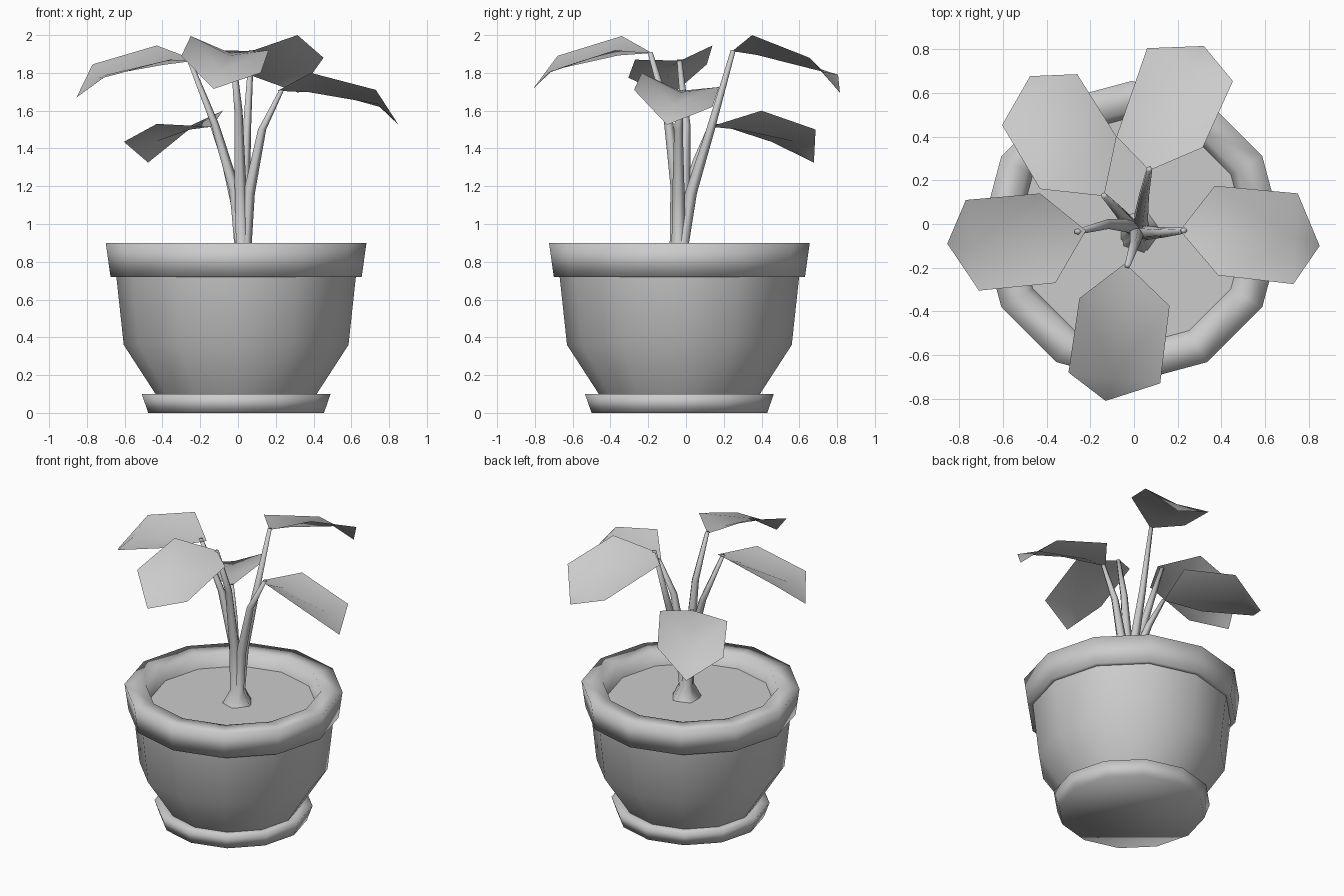
import bpy, bmesh, math
from mathutils import Vector

if "Cube" in bpy.data.objects:
    bpy.data.objects.remove(bpy.data.objects["Cube"])

SIDES = 12
CX, CY = -0.01, -0.035


def finish(name, bm, fix=True):
    if fix:
        bmesh.ops.recalc_face_normals(bm, faces=bm.faces)
    for f in bm.faces:
        f.smooth = True
    me = bpy.data.meshes.new(name)
    bm.to_mesh(me)
    bm.free()
    ob = bpy.data.objects.new(name, me)
    bpy.context.collection.objects.link(ob)
    return ob


def skin(bm, rings, closed=False):
    n = len(rings[0])
    pairs = list(zip(rings, rings[1:])) + ([(rings[-1], rings[0])] if closed else [])
    for a, b in pairs:
        for i in range(n):
            j = (i + 1) % n
            bm.faces.new((a[i], a[j], b[j], b[i]))


def ring(bm, c, r, z, n):
    return [bm.verts.new((c[0] + r * math.cos(2 * math.pi * i / n),
                          c[1] + r * math.sin(2 * math.pi * i / n), z)) for i in range(n)]


def lathe(name, profile, cap=False, closed=False):
    bm = bmesh.new()
    rings = [ring(bm, (CX, CY), r, z, SIDES) for r, z in profile]
    skin(bm, rings, closed)
    if cap:
        bm.faces.new(rings[0])
    return finish(name, bm)


# Pot, rim, saucer and soil
lathe("saucer", [(0.465, 0), (0.50, 0.10), (0.41, 0.09)], cap=True)
lathe("pot_body", [(0.42, 0.09), (0.595, 0.36), (0.635, 0.73)])
lathe("pot_rim", [(0.63, 0.72), (0.665, 0.72), (0.69, 0.90), (0.555, 0.90), (0.52, 0.80)])
bm = bmesh.new()
bm.faces.new(ring(bm, (CX, CY), 0.525, 0.81, SIDES))
finish("soil", bm, fix=False)


# Stems: tapered tubes flaring into the soil
def stem(name, base, path):
    bm = bmesh.new()
    pts = [(base[0], base[1], 0.81), (base[0], base[1], 0.90)] + path
    radii = [0.085, 0.038, 0.034, 0.024, 0.014]
    rings = [ring(bm, p, r, p[2], 5) for p, r in zip(pts, radii)]
    skin(bm, rings)
    bm.faces.new(rings[-1])
    finish(name, bm)


# Leaves: base, left pair, tip, right pair, with a sunken midrib
def leaf(name, base, l1, l2, tip, r2, r1):
    bm = bmesh.new()
    m1 = (Vector(l1) + Vector(r1)) / 2 - Vector((0, 0, 0.065))
    m2 = (Vector(l2) + Vector(r2)) / 2 - Vector((0, 0, 0.03))
    b, a1, a2, t, c2, c1, n1, n2 = [bm.verts.new(p) for p in
                                    (base, l1, l2, tip, r2, r1, m1, m2)]
    for f in ((b, n1, a1), (a1, n1, n2, a2), (a2, n2, t),
              (b, c1, n1), (c1, c2, n2, n1), (c2, t, n2)):
        bm.faces.new(f)
    for f in bm.faces:
        f.normal_update()
        if f.normal.z < 0:
            f.normal_flip()
    finish(name, bm, fix=False)


stem("stem_left", (0.015, -0.03), [(-0.02, -0.01, 1.18), (-0.125, 0.0, 1.53), (-0.26, -0.035, 1.87)])
stem("stem_right", (0.035, -0.04), [(0.055, -0.04, 1.16), (0.125, -0.04, 1.50), (0.23, -0.03, 1.71)])
stem("stem_back", (0.03, -0.02), [(0.03, 0.025, 1.16), (0.045, 0.13, 1.50), (0.07, 0.25, 1.92)])
stem("stem_front", (0.02, -0.05), [(0.01, -0.05, 1.20), (0.0, -0.10, 1.60), (-0.03, -0.19, 1.91)])
stem("stem_back_left", (0.01, -0.02), [(-0.01, -0.01, 1.10), (-0.07, 0.06, 1.34), (-0.137, 0.13, 1.52)])

leaf("leaf_left", (-0.22, -0.03, 1.865), (-0.43, 0.14, 1.945), (-0.77, 0.11, 1.845),
     (-0.855, -0.09, 1.67), (-0.71, -0.305, 1.775), (-0.36, -0.27, 1.87))
leaf("leaf_right", (0.21, -0.03, 1.705), (0.37, 0.175, 1.725), (0.75, 0.14, 1.62),
     (0.85, -0.10, 1.525), (0.73, -0.275, 1.71), (0.385, -0.235, 1.80))
leaf("leaf_back", (0.07, 0.245, 1.915), (-0.08, 0.40, 1.92), (0.06, 0.805, 1.79),
     (0.32, 0.815, 1.695), (0.453, 0.654, 1.88), (0.315, 0.35, 2.0))
leaf("leaf_front", (-0.04, -0.18, 1.905), (-0.25, -0.34, 1.995), (-0.30, -0.68, 1.89),
     (-0.13, -0.81, 1.715), (0.12, -0.73, 1.80), (0.163, -0.375, 1.92))
leaf("leaf_back_left", (-0.137, 0.128, 1.515), (-0.43, 0.16, 1.53), (-0.604, 0.453, 1.435),
     (-0.476, 0.677, 1.325), (-0.26, 0.686, 1.50), (-0.08, 0.40, 1.60))
